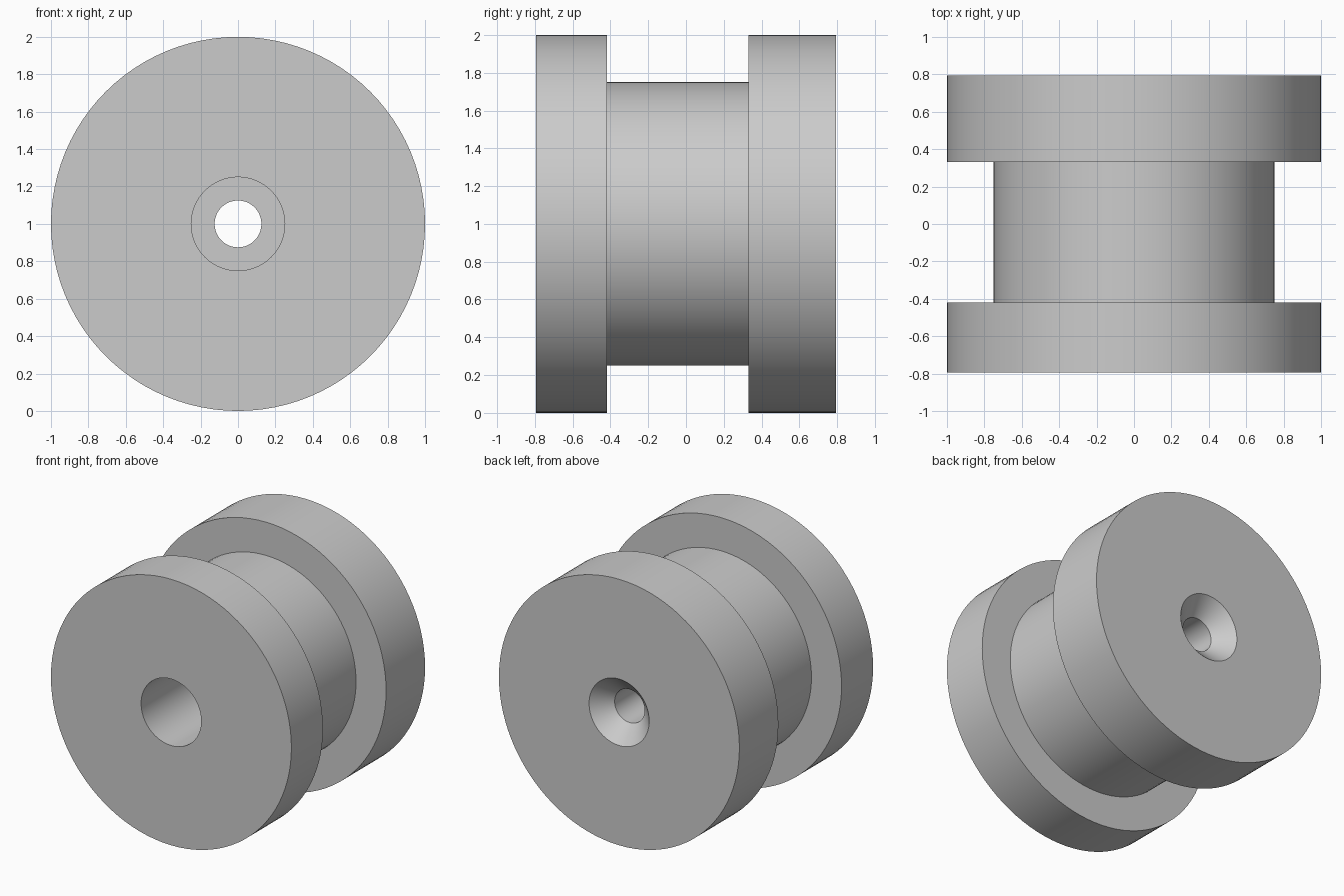
import bpy
import bmesh
import math
from mathutils import Matrix, Vector

cube = bpy.data.objects.get("Cube")
if cube:
    bpy.data.objects.remove(cube, do_unlink=True)

SIDES = 96

# Plain grey material
grey = bpy.data.materials.new("plain grey")
grey.use_nodes = True
colour = (0.6, 0.6, 0.6, 1)
grey.diffuse_color = colour
grey.node_tree.nodes["Principled BSDF"].inputs["Base Color"].default_value = colour


def lathe(name, profile):
    """Spin a closed (radius, y) profile around the y axis at z = 1."""
    bm = bmesh.new()
    verts = [bm.verts.new((r, y, 0)) for r, y in profile]
    edges = [bm.edges.new((verts[i - 1], verts[i])) for i in range(len(verts))]
    bmesh.ops.spin(bm, geom=verts + edges, cent=(0, 0, 0), axis=(0, 1, 0),
                   angle=math.tau, steps=SIDES, use_duplicate=False)
    bmesh.ops.remove_doubles(bm, verts=bm.verts[:], dist=0.0001)
    bmesh.ops.recalc_face_normals(bm, faces=bm.faces[:])
    bmesh.ops.transform(bm, matrix=Matrix.Translation(Vector((0, 0, 1))), verts=bm.verts[:])
    mesh = bpy.data.meshes.new(name)
    bm.to_mesh(mesh)
    bm.free()
    mesh.materials.append(grey)
    obj = bpy.data.objects.new(name, mesh)
    bpy.context.collection.objects.link(obj)
    bpy.ops.object.select_all(action='DESELECT')
    obj.select_set(True)
    bpy.context.view_layer.objects.active = obj
    bpy.ops.object.shade_smooth_by_angle(angle=math.radians(30))
    return obj


# Outer radii, hole radii and positions along the axle
rim, hub, wide_bore, narrow_bore = 1.0, 0.75, 0.25, 0.125
front, back = -0.794, 0.794
groove_front, groove_back = -0.419, 0.331
bore_floor = 0.331
countersink = back - 0.125

# Grooved roller with a deep front bore and a countersunk back hole
lathe("grooved_roller", [
    (wide_bore, front), (rim, front), (rim, groove_front), (hub, groove_front),
    (hub, groove_back), (rim, groove_back), (rim, back), (wide_bore, back),
    (narrow_bore, countersink), (narrow_bore, bore_floor), (wide_bore, bore_floor),
])
